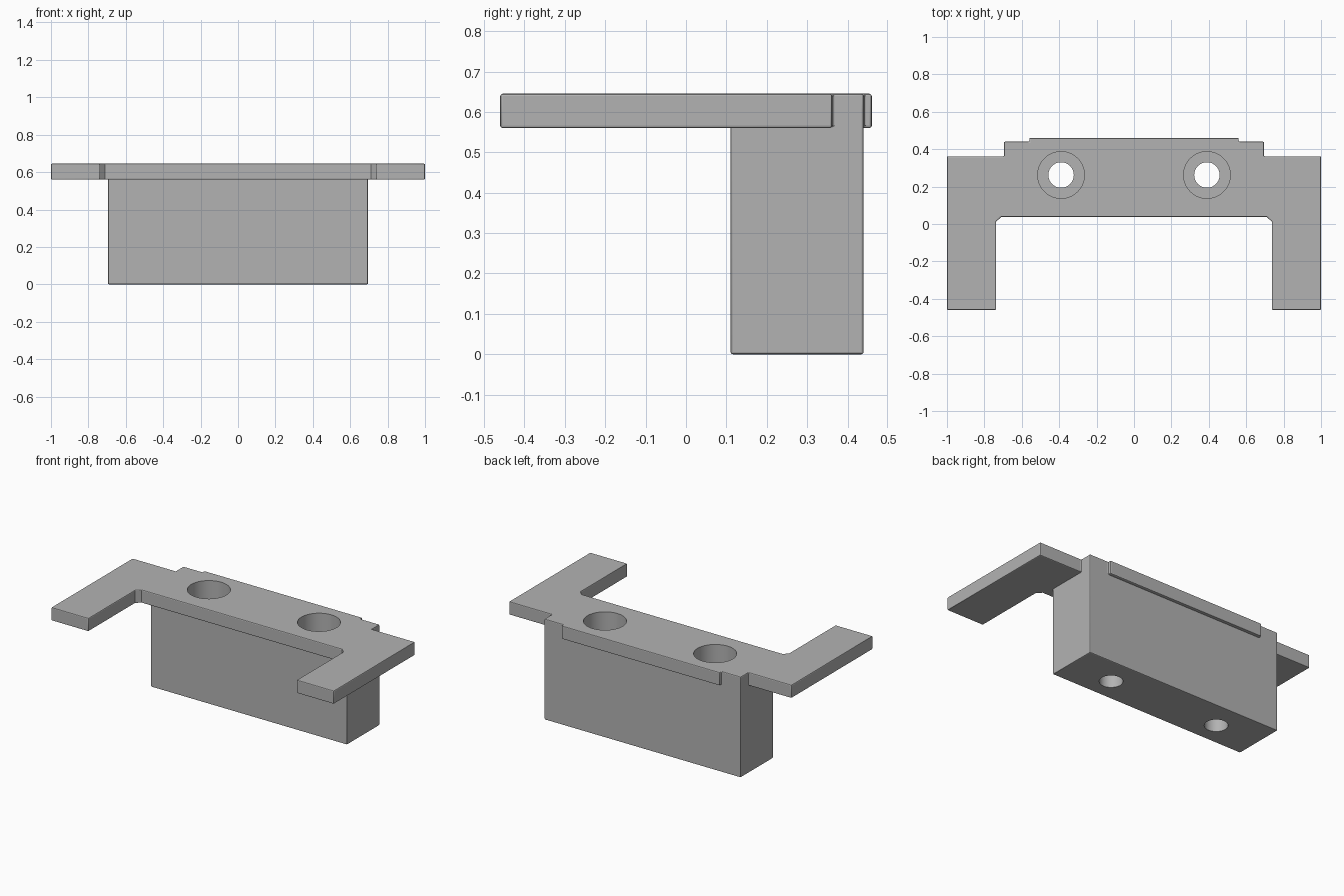
import bpy
import bmesh

if "Cube" in bpy.data.objects:
    bpy.data.objects.remove(bpy.data.objects["Cube"], do_unlink=True)

GREY = (0.45, 0.45, 0.45, 1)
grey = bpy.data.materials.new("plain grey")
grey.use_nodes = True
grey.diffuse_color = GREY
grey.node_tree.nodes["Principled BSDF"].inputs["Base Color"].default_value = GREY

TOP, UNDERSIDE = 0.645, 0.56
HOLE_X, HOLE_Y = 0.39, 0.262


def prism(name, outline, bottom, top):
    """Extrude a plan outline upwards into a solid."""
    bm = bmesh.new()
    face = bm.faces.new([bm.verts.new((x, y, bottom)) for x, y in outline])
    extruded = bmesh.ops.extrude_face_region(bm, geom=[face])["geom"]
    verts = [v for v in extruded if isinstance(v, bmesh.types.BMVert)]
    bmesh.ops.translate(bm, verts=verts, vec=(0, 0, top - bottom))
    bmesh.ops.recalc_face_normals(bm, faces=bm.faces)
    mesh = bpy.data.meshes.new(name)
    bm.to_mesh(mesh)
    bm.free()
    obj = bpy.data.objects.new(name, mesh)
    bpy.context.collection.objects.link(obj)
    mesh.materials.append(grey)
    return obj


def apply(obj, mod):
    with bpy.context.temp_override(object=obj, active_object=obj):
        bpy.ops.object.modifier_apply(modifier=mod.name)


def soften(obj):
    mod = obj.modifiers.new("edge_chamfer", "BEVEL")
    mod.width = 0.006
    mod.segments = 2
    mod.limit_method = "ANGLE"
    mod.angle_limit = 1.0
    apply(obj, mod)


def combine(obj, other, operation):
    mod = obj.modifiers.new("combine", "BOOLEAN")
    mod.operation = operation
    mod.solver = "EXACT"
    mod.object = other
    apply(obj, mod)
    bpy.data.objects.remove(other, do_unlink=True)


def drill(obj, x, radius, bottom, top):
    bpy.ops.mesh.primitive_cylinder_add(
        vertices=64, radius=radius, depth=top - bottom,
        location=(x, HOLE_Y, (top + bottom) / 2))
    cutter = bpy.context.object
    cutter.hide_render = True
    cutter.data.materials.append(grey)
    bpy.context.view_layer.update()
    combine(obj, cutter, "DIFFERENCE")


# Flat plate with two forward arms and a stepped rear edge
half = [(0.56, 0.46), (0.56, 0.44), (0.695, 0.44), (0.695, 0.362), (1, 0.362),
        (1, -0.46), (0.737, -0.46), (0.737, 0.012), (0.71, 0.038)]
plate = prism("bracket_body", half + [(-x, y) for x, y in reversed(half)],
              UNDERSIDE, TOP)
soften(plate)

# Deep block beneath the plate
block = prism("block", [(-0.695, 0.11), (0.695, 0.11), (0.695, 0.44), (-0.695, 0.44)],
              0, 0.61)
soften(block)
combine(plate, block, "UNION")

# Counterbored screw holes
for side in (-1, 1):
    drill(plate, side * HOLE_X, 0.125, 0.2, 0.8)
    drill(plate, side * HOLE_X, 0.068, -0.1, 0.3)

# Smooth hole walls with crisp edges
bpy.ops.object.select_all(action="DESELECT")
plate.select_set(True)
bpy.context.view_layer.objects.active = plate
bpy.ops.object.shade_smooth_by_angle(angle=0.35)
